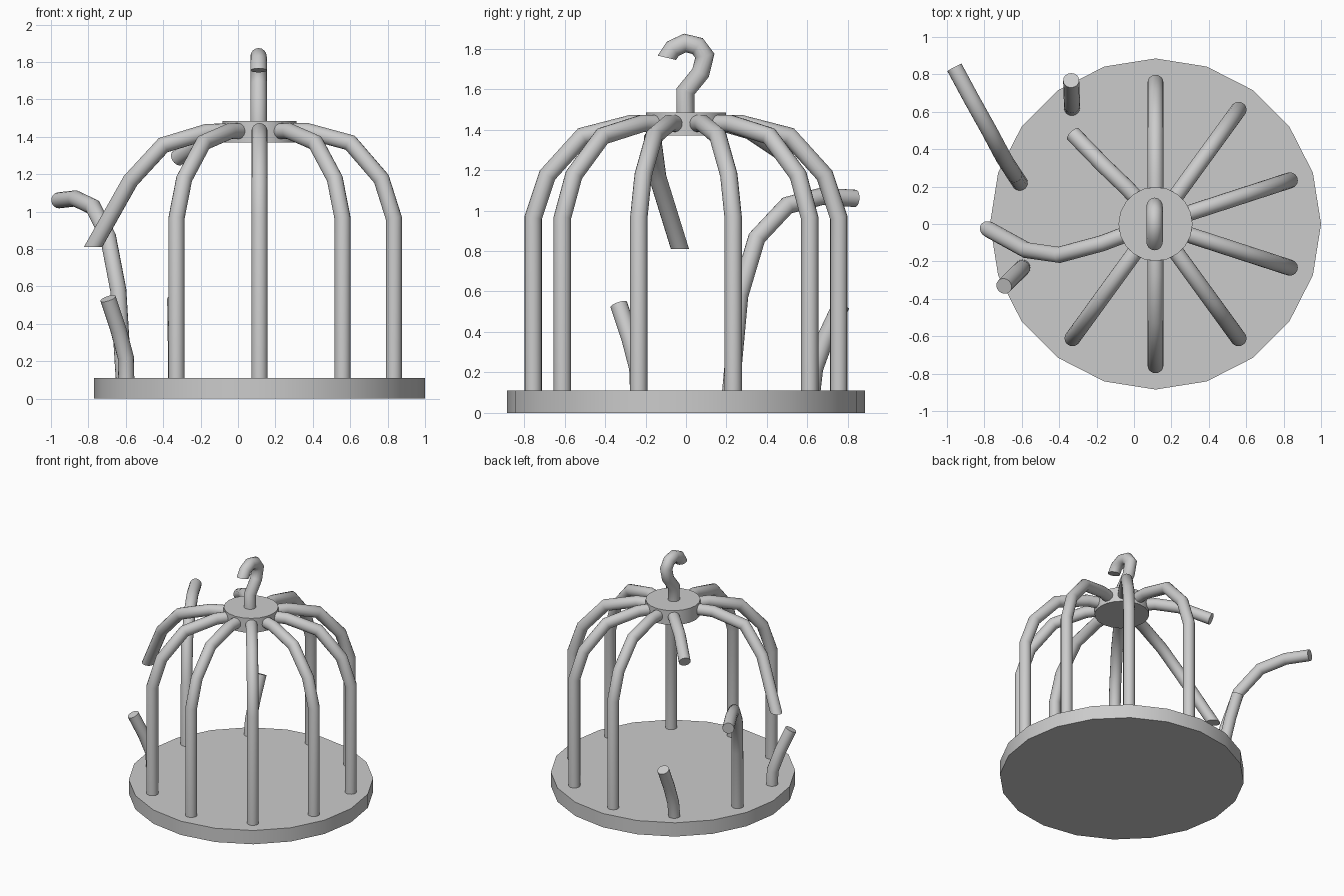
import bpy, bmesh
from math import cos, sin, pi, radians
from mathutils import Vector

if "Cube" in bpy.data.objects:
    bpy.data.objects.remove(bpy.data.objects["Cube"])

CX = 0.115      # cage axis
R = 0.043       # bar radius
SIDES = 16


def finish(name, bm, angle):
    bmesh.ops.recalc_face_normals(bm, faces=bm.faces[:])
    me = bpy.data.meshes.new(name)
    bm.to_mesh(me)
    bm.free()
    ob = bpy.data.objects.new(name, me)
    bpy.context.collection.objects.link(ob)
    bpy.ops.object.select_all(action='DESELECT')
    ob.select_set(True)
    bpy.context.view_layer.objects.active = ob
    bpy.ops.object.shade_smooth_by_angle(angle=radians(angle))
    return ob


def disc(name, radius, z0, z1, sides):
    bm = bmesh.new()
    bmesh.ops.create_cone(bm, cap_ends=True, segments=sides, radius1=radius,
                          radius2=radius, depth=z1 - z0)
    bmesh.ops.translate(bm, verts=bm.verts[:], vec=(CX, 0, (z0 + z1) / 2))
    return finish(name, bm, 30)


def tube(name, path, radius=R, end_normal=None):
    """Capped round tube with mitred joints along a path."""
    pts = [Vector(p) for p in path]
    dirs = [(b - a).normalized() for a, b in zip(pts, pts[1:])]
    u = dirs[0].orthogonal().normalized()
    v = dirs[0].cross(u)
    ring = [pts[0] + radius * (u * cos(2 * pi * i / SIDES) + v * sin(2 * pi * i / SIDES))
            for i in range(SIDES)]
    bm = bmesh.new()
    loops = [[bm.verts.new(p) for p in ring]]
    for k, d in enumerate(dirs):
        joint = pts[k + 1]
        if k + 1 < len(dirs):
            n = (d + dirs[k + 1]).normalized()
        else:
            n = Vector(end_normal) if end_normal else d
        ring = [p + d * ((joint - p).dot(n) / d.dot(n)) for p in ring]
        loops.append([bm.verts.new(p) for p in ring])
    for a, b in zip(loops, loops[1:]):
        for i in range(SIDES):
            j = (i + 1) % SIDES
            bm.faces.new((a[i], a[j], b[j], b[i]))
    bm.faces.new(loops[0])
    bm.faces.new(loops[-1])
    return finish(name, bm, 50)


# base plate and top hub
disc("base_plate", 0.885, 0.0, 0.11, 20)
disc("top_hub", 0.198, 1.37, 1.485, 20)

# intact bars
profile = [(0.755, 0.09), (0.755, 0.965), (0.685, 1.175), (0.51, 1.368),
           (0.27, 1.43), (0.15, 1.43)]
for i, deg in enumerate((-126, -90, -54, -18, 18, 54, 90)):
    a = radians(deg)
    tube(f"cage_bar_{i + 1}", [(CX + r * cos(a), r * sin(a), z) for r, z in profile])

# broken bars: pieces left hanging from the hub
tube("broken_bar_upper_left",
     [(-0.03, -0.05, 1.43), (-0.17, -0.103, 1.425), (-0.40, -0.165, 1.355),
      (-0.575, -0.14, 1.165), (-0.775, -0.03, 0.81)], end_normal=(0, 0, -1))
tube("broken_bar_upper_back",
     [(0.03, 0.12, 1.43), (-0.04, 0.195, 1.43), (-0.165, 0.315, 1.395),
      (-0.325, 0.48, 1.285)])

# broken bars: pieces left standing on the base
tube("bent_bar_lower",
     [(-0.61, 0.22, 0.09), (-0.64, 0.265, 0.58), (-0.695, 0.35, 0.865),
      (-0.775, 0.50, 1.025), (-0.87, 0.67, 1.07), (-0.96, 0.837, 1.06)])
tube("bar_stub_left",
     [(-0.597, -0.233, 0.09), (-0.60, -0.238, 0.22), (-0.64, -0.277, 0.37),
      (-0.695, -0.332, 0.535)])
tube("bar_stub_back",
     [(-0.332, 0.62, 0.09), (-0.332, 0.635, 0.22), (-0.333, 0.69, 0.37),
      (-0.336, 0.768, 0.535)])

# hanging hook
hook = [(0, 1.45), (0, 1.588), (0.075, 1.68), (0.096, 1.765), (0.06, 1.813),
        (-0.002, 1.828), (-0.062, 1.80), (-0.092, 1.755)]
tube("hanging_hook", [(0.11, y - 0.003, z) for y, z in hook], 0.044,
     end_normal=(0, -0.23, -0.97))
